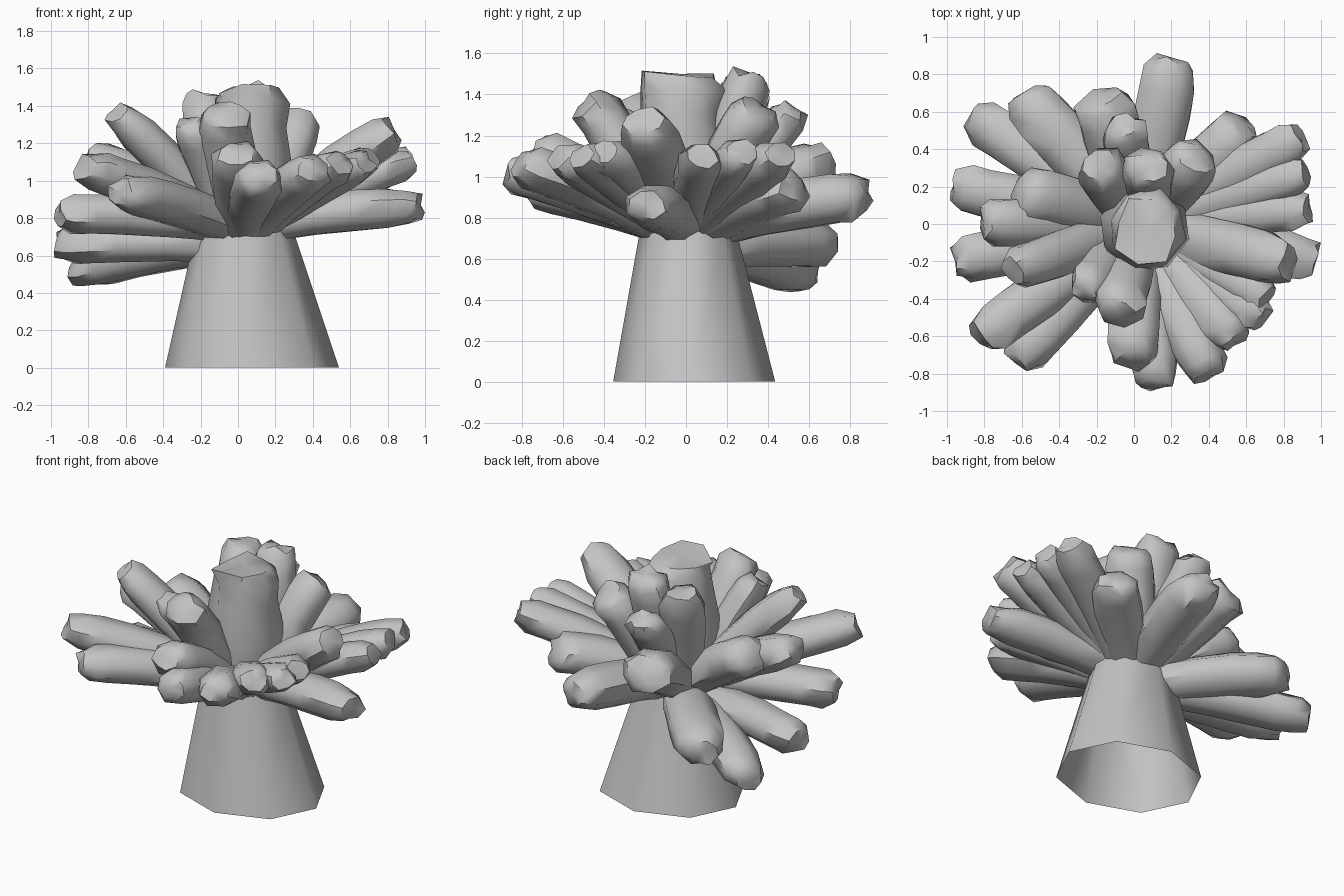
import bpy, bmesh, math, random
from mathutils import Vector

random.seed(4)
cube = bpy.data.objects.get("Cube")
if cube:
    bpy.data.objects.remove(cube)

mat = bpy.data.materials.new("stone_grey")
mat.use_nodes = True
grey = (0.55, 0.55, 0.55, 1)
mat.diffuse_color = grey
mat.node_tree.nodes["Principled BSDF"].inputs["Base Color"].default_value = grey

SIDES = 8


def finish(name, bm, angle):
    bmesh.ops.recalc_face_normals(bm, faces=bm.faces)
    mesh = bpy.data.meshes.new(name)
    bm.to_mesh(mesh)
    bm.free()
    mesh.materials.append(mat)
    obj = bpy.data.objects.new(name, mesh)
    bpy.context.collection.objects.link(obj)
    bpy.ops.object.select_all(action="DESELECT")
    obj.select_set(True)
    bpy.context.view_layer.objects.active = obj
    bpy.ops.object.shade_smooth_by_angle(angle=math.radians(angle))


def skin(bm, rings):
    for low, high in zip(rings, rings[1:]):
        for i in range(SIDES):
            j = (i + 1) % SIDES
            bm.faces.new((low[i], low[j], high[j], high[i]))


def finger(name, tip, radius, profile, bow=0.02, squash=0.82):
    """Flattened tube from the crown of the trunk to a blunt, uneven tip."""
    tip = Vector(tip)
    hub = Vector((0.03, 0.0, 0.77))
    flat = Vector((tip.x - hub.x, tip.y - hub.y, 0))
    root = hub + flat.normalized() * min(0.14, flat.length * 0.5)
    if tip.z < 0.8:
        root.z -= 0.11
    axis = (tip - root).normalized()
    side = axis.cross(Vector((0, 0, 1))).normalized()
    up = side.cross(axis)
    bm = bmesh.new()
    rings = []
    for t, k in profile:
        centre = root.lerp(tip, t) + up * bow * math.sin(math.pi * t)
        rough = 0.15 if t > 0.9 else 0.03
        ring = []
        for i in range(SIDES):
            a = math.tau * (i + 0.5) / SIDES
            r = radius * k * random.uniform(1 - rough, 1 + rough)
            slip = axis * random.uniform(-rough, rough) * radius
            ring.append(bm.verts.new(
                centre + (side * math.cos(a) + up * math.sin(a) * squash) * r + slip))
        rings.append(ring)
    skin(bm, rings)
    # Faceted end cap
    peak = bm.verts.new(tip + axis * radius * 0.05)
    for i in range(SIDES):
        bm.faces.new((rings[-1][i], rings[-1][(i + 1) % SIDES], peak))
    finish(name, bm, 52)


# Hollow trunk, open underneath, with a flat top
bm = bmesh.new()
rings = []
for cx, cy, rx, ry, z in ((0.075, 0.04, 0.465, 0.395, 0.0),
                          (0.035, 0.01, 0.26, 0.235, 0.735)):
    rings.append([bm.verts.new((cx + rx * math.cos(math.tau * i / SIDES),
                                cy + ry * math.sin(math.tau * i / SIDES), z))
                  for i in range(SIDES)])
skin(bm, rings)
bm.faces.new(rings[-1])
finish("trunk", bm, 50)

# Thick central column with a waist and a flared top
finger("central_column", (0.07, -0.03, 1.49), 0.21,
       ((0, 0.95), (0.4, 1.15), (0.72, 0.95), (0.92, 1.0), (1, 0.85)), 0, 1)

club = ((0, 0.95), (0.3, 1.03), (0.6, 1.08), (0.8, 1.05), (0.92, 0.97), (1, 0.68))

# Fingers by zone: tip position and radius
groups = {
    "upper_finger": (
        (0.08, 0.31, 1.5, 0.14), (0.33, 0.35, 1.34, 0.15), (-0.19, 0.31, 1.46, 0.14),
        (-0.06, 0.53, 1.33, 0.12), (-0.09, -0.47, 1.38, 0.14), (-0.27, -0.35, 1.31, 0.11)),
    "back_finger": (
        (0.21, 0.88, 0.91, 0.15), (-0.17, 0.68, 1.08, 0.16), (0.6, 0.52, 0.95, 0.14)),
    "left_finger": (
        (0.89, 0.46, 1.1, 0.12), (0.92, 0.27, 1.12, 0.11), (0.93, 0.08, 1.1, 0.11),
        (0.83, -0.21, 1.27, 0.14), (0.97, -0.19, 0.86, 0.13)),
    "front_finger": (
        (0.71, -0.39, 1.12, 0.11), (0.68, -0.51, 1.1, 0.11), (0.55, -0.62, 1.1, 0.12),
        (0.4, -0.81, 1.06, 0.13), (0.12, -0.87, 1.03, 0.13), (-0.01, -0.73, 1.14, 0.14)),
    "right_finger": (
        (-0.82, -0.6, 1.07, 0.13), (-0.63, -0.74, 0.94, 0.13), (-0.95, -0.2, 0.82, 0.13),
        (-0.65, -0.25, 1.36, 0.12), (-0.8, 0.01, 1.14, 0.13), (-0.61, 0.18, 1.12, 0.15)),
    "low_finger": (
        (-0.96, 0.2, 0.65, 0.13), (-0.87, 0.58, 0.51, 0.13), (-0.6, 0.69, 0.67, 0.15)),
}
for zone, tips in groups.items():
    for n, (x, y, z, r) in enumerate(tips, 1):
        finger(f"{zone}_{n}", (x, y, z), r, club)
